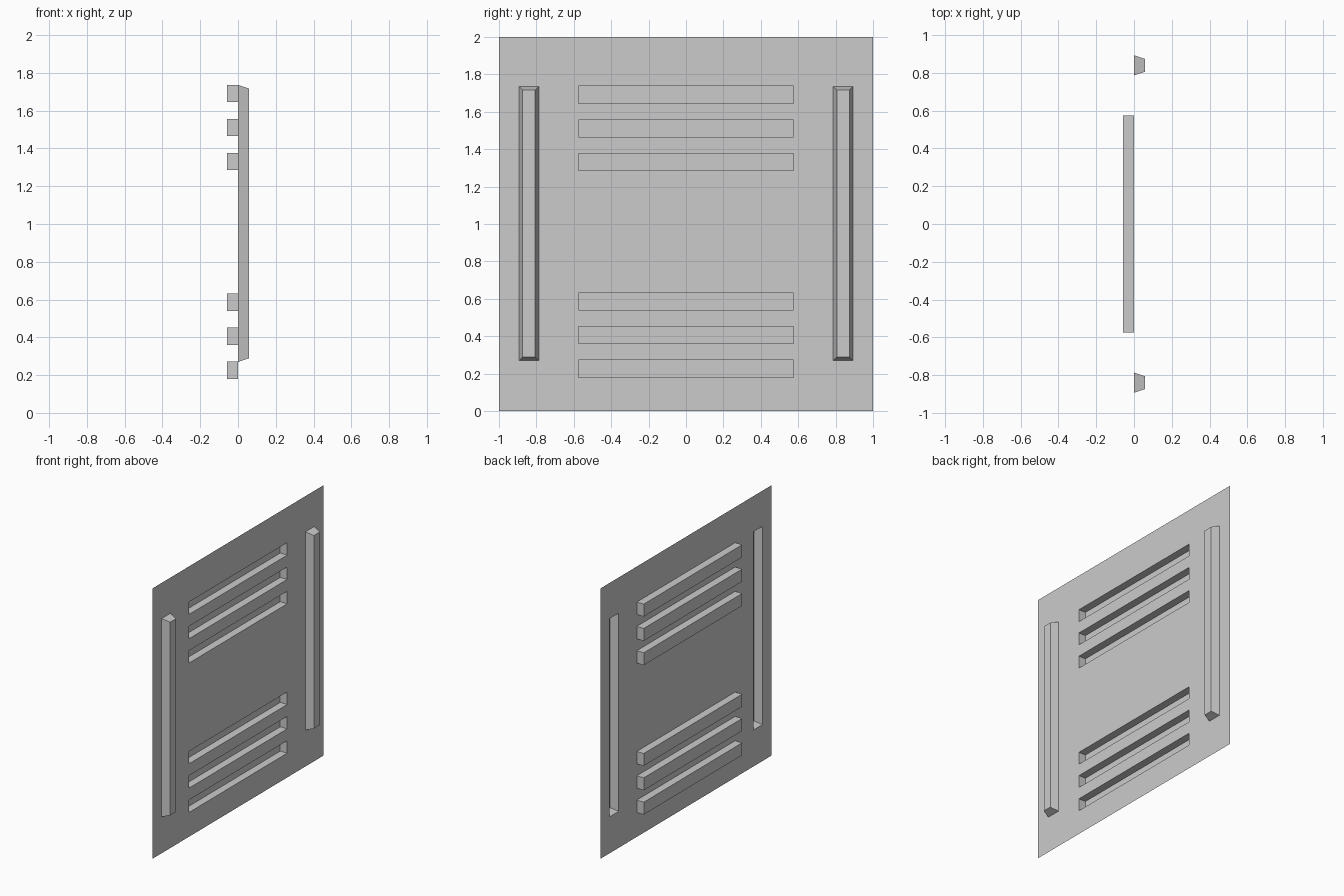
import bpy

if "Cube" in bpy.data.objects:
    bpy.data.objects.remove(bpy.data.objects["Cube"])

# Layout: openings as (y0, y1, z0, z1)
SLOT_H = 0.092
slots = [(-0.575, 0.575, z, z + SLOT_H)
         for base in (0.18, 1.285) for z in (base, base + 0.18, base + 0.36)]
ribs = [(-0.893, -0.787, 0.27, 1.736), (0.787, 0.893, 0.27, 1.736)]
DEPTH = 0.057


def make_object(name, verts, faces):
    mesh = bpy.data.meshes.new(name)
    mesh.from_pydata(verts, [], faces)
    mesh.update()
    obj = bpy.data.objects.new(name, mesh)
    bpy.context.collection.objects.link(obj)
    return obj


def pressed_tray(name, rect, depth, taper):
    """Open pressing: rim in the sheet plane, four walls and a cap."""
    def ring(x, t):
        y0, y1, z0, z1 = rect
        return [(x, y0 + t, z0 + t), (x, y1 - t, z0 + t),
                (x, y1 - t, z1 - t), (x, y0 + t, z1 - t)]
    walls = [(i, (i + 1) % 4, (i + 1) % 4 + 4, i + 4) for i in range(4)]
    return make_object(name, ring(0, 0) + ring(depth, taper), walls + [(4, 5, 6, 7)])


# Flat sheet, one grid with the cells under each pressing left open
openings = slots + ribs
ys = sorted({-1.0, 1.0} | {y for r in openings for y in r[:2]})
zs = sorted({0.0, 2.0} | {z for r in openings for z in r[2:]})
nz = len(zs)
verts = [(0, y, z) for y in ys for z in zs]
faces = []
for i in range(len(ys) - 1):
    for j in range(nz - 1):
        cy, cz = (ys[i] + ys[i + 1]) / 2, (zs[j] + zs[j + 1]) / 2
        if not any(a < cy < b and c < cz < d for a, b, c, d in openings):
            k = i * nz + j
            faces.append((k, k + nz, k + nz + 1, k + 1))
make_object("panel_sheet", verts, faces)

# Recessed horizontal slots, pressed backwards
for n, rect in enumerate(slots, 1):
    pressed_tray(f"recessed_slot_{n}", rect, -DEPTH, 0)

# Raised vertical ribs with sloped sides, hollow behind
for name, rect in zip(("left_rib", "right_rib"), ribs):
    pressed_tray(name, rect, DEPTH, 0.019)
